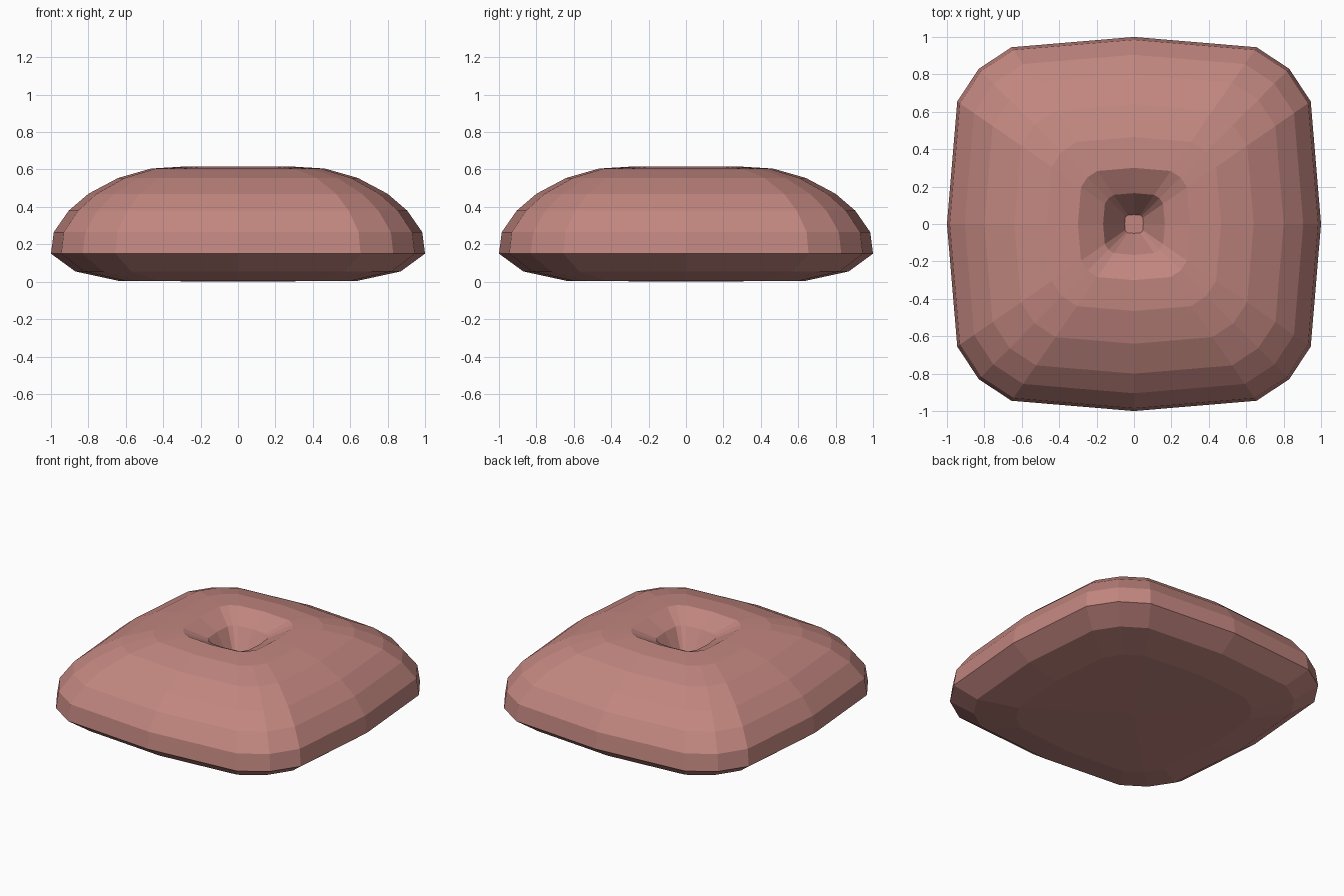
import bpy, bmesh

if "Cube" in bpy.data.objects:
    bpy.data.objects.remove(bpy.data.objects["Cube"])

# One skin colour
skin = bpy.data.materials.new("dusty_pink")
skin.diffuse_color = (0.54, 0.24, 0.215, 1)
skin.use_nodes = True
skin.node_tree.nodes["Principled BSDF"].inputs["Base Color"].default_value = skin.diffuse_color

# Rounded-square cross-section, one quarter turned four times
quarter = [(1, 0), (0.945, 0.655), (0.83, 0.83), (0.655, 0.945)]
section = []
for _ in range(4):
    section += quarter
    quarter = [(-y, x) for x, y in quarter]

# Profile: half width and height, from base over the shoulder into the dimple
profile = [(0.64, 0.005), (0.87, 0.055), (1.0, 0.15), (0.985, 0.265),
           (0.905, 0.38), (0.80, 0.47), (0.64, 0.555), (0.465, 0.605),
           (0.30, 0.615), (0.165, 0.545), (0.05, 0.35)]

# Loft the cushion body
bm = bmesh.new()
rings = [[bm.verts.new((x * r, y * r, z)) for x, y in section] for r, z in profile]
n = len(section)
for a, b in zip(rings, rings[1:]):
    for i in range(n):
        j = (i + 1) % n
        bm.faces.new((a[i], a[j], b[j], b[i]))

# Close the dimple floor and the slightly domed underside
bm.faces.new(rings[-1])
base = bm.verts.new((0, 0, 0))
for i in range(n):
    bm.faces.new((base, rings[0][(i + 1) % n], rings[0][i]))
bmesh.ops.recalc_face_normals(bm, faces=bm.faces[:])

mesh = bpy.data.meshes.new("dimpled_cushion")
bm.to_mesh(mesh)
bm.free()
mesh.materials.append(skin)
bpy.context.collection.objects.link(bpy.data.objects.new("dimpled_cushion", mesh))
